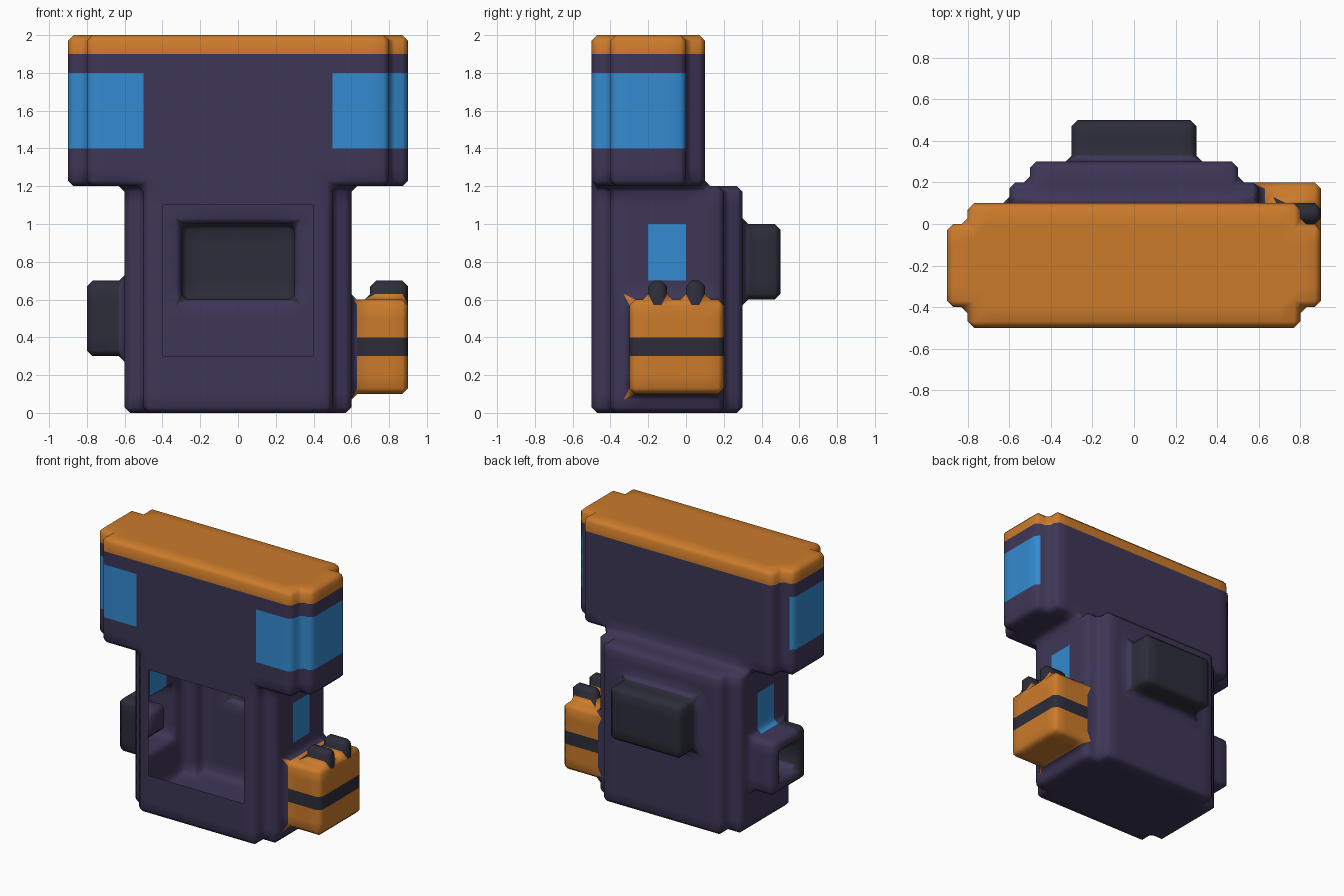
import bpy, bmesh, math
from mathutils import Vector

if "Cube" in bpy.data.objects:
    bpy.data.objects.remove(bpy.data.objects["Cube"])

U = 0.1       # grid unit
BEVEL = 0.03

# flat colours
mats = {}
for name, col in {"dark_purple": (0.048, 0.037, 0.095), "orange": (0.604, 0.198, 0.024),
                  "blue": (0.034, 0.258, 0.631), "charcoal": (0.026, 0.026, 0.042)}.items():
    m = bpy.data.materials.new(name)
    m.diffuse_color = (*col, 1)
    m.use_nodes = True
    m.node_tree.nodes["Principled BSDF"].inputs["Base Color"].default_value = m.diffuse_color
    mats[name] = m
PURPLE, ORANGE, BLUE, CHARCOAL = range(4)

cells = set()


def block(x0, x1, y0, y1, z0, z1):
    """Cells of a box, in grid units."""
    return {(x, y, z) for x in range(x0, x1) for y in range(y0, y1) for z in range(z0, z1)}


def notched(x0, x1, y0, y1, z0, z1):
    """Box with its four upright corners stepped in by one unit."""
    return block(x0, x1, y0 + 1, y1 - 1, z0, z1) | block(x0 + 1, x1 - 1, y0, y1, z0, z1)


cells |= notched(-6, 6, -5, 3, 0, 12)        # hollow body
cells |= notched(-9, 9, -5, 1, 12, 20)       # head
cells |= block(-3, 3, 3, 5, 6, 10)           # rear box
cells |= block(6, 9, -3, 2, 1, 6)            # side pack
for y in (-2, 0):                            # two pegs on the pack
    cells |= block(7, 9, y, y + 1, 6, 7)
cells |= block(-8, -6, -3, 1, 3, 7)          # side socket with square hole
cells -= block(-8, -6, -2, 0, 4, 6)

# skin around the joined cells
bm = bmesh.new()
verts = {}


def vert(p):
    if p not in verts:
        verts[p] = bm.verts.new(Vector(p) * U)
    return verts[p]


for c in sorted(cells):
    for axis in range(3):
        for side in (0, 1):
            n = list(c)
            n[axis] += 2 * side - 1
            if tuple(n) in cells:
                continue
            a, b = (axis + 1) % 3, (axis + 2) % 3
            ring = []
            for da, db in ((0, 0), (1, 0), (1, 1), (0, 1)):
                p = list(c)
                p[axis] += side
                p[a] += da
                p[b] += db
                ring.append(vert(tuple(p)))
            bm.faces.new(ring if side else ring[::-1])
bm.normal_update()

# chamfer every corner, inner and outer
edges = [e for e in bm.edges if len(e.link_faces) == 2 and e.calc_face_angle() > 0.5]
bmesh.ops.bevel(bm, geom=edges, offset=BEVEL, offset_type='OFFSET', segments=1,
                profile=0.5, affect='EDGES', clamp_overlap=True)

# open front of the body
opening = []
for f in bm.faces:
    p = f.calc_center_median()
    if p.y < -0.499 and abs(p.x) < 0.4 and 0.3 < p.z < 1.1:
        opening.append(f)
bmesh.ops.delete(bm, geom=opening, context='FACES')


def colour(p):
    x, y, z = p
    if z > 1.899:                                            # top cap
        return ORANGE
    if abs(x) > 0.5 and y < 0 and 1.4 < z < 1.8:             # head corner windows
        return BLUE
    if abs(x) > 0.595 and -0.2 < y < 0 and 0.7 < z < 1.0:    # body side windows
        return BLUE
    if y > 0.32:                                             # rear box
        return CHARCOAL
    if x > 0.62 and z < 0.72:                                # pack, its band and pegs
        return CHARCOAL if 0.3 < z < 0.4 or z > 0.62 else ORANGE
    if x < -0.62 and y < -0.199 and z < 0.72:                # socket front
        return CHARCOAL
    return PURPLE


for f in bm.faces:
    f.material_index = colour(f.calc_center_median())
    f.smooth = True

me = bpy.data.meshes.new("hollow_shell")
bm.to_mesh(me)
bm.free()
for m in mats.values():
    me.materials.append(m)
shell = bpy.data.objects.new("hollow_shell", me)
bpy.context.collection.objects.link(shell)

# keep the large faces flat and shade only the chamfers
wn = shell.modifiers.new("flat_faces", 'WEIGHTED_NORMAL')
wn.mode = 'FACE_AREA'
wn.weight = 100
